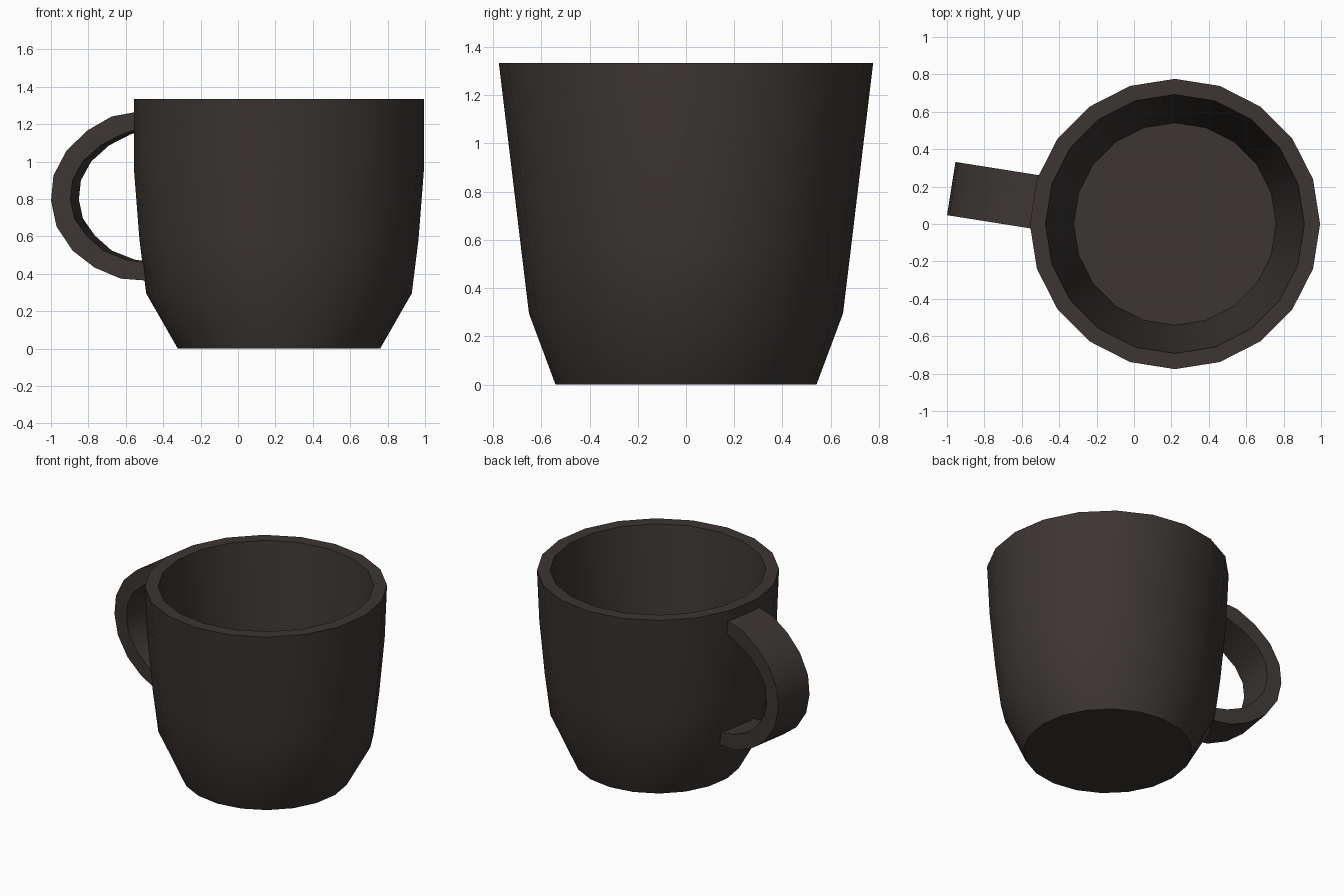
import bpy, bmesh
from math import cos, sin, pi, radians

if "Cube" in bpy.data.objects:
    bpy.data.objects.remove(bpy.data.objects["Cube"])

CX = 0.219            # cup axis
SIDES = 20

mat = bpy.data.materials.new("dark_brown")
mat.diffuse_color = (0.045, 0.037, 0.033, 1)
mat.use_nodes = True
mat.node_tree.nodes["Principled BSDF"].inputs["Base Color"].default_value = mat.diffuse_color


def finish(name, bm):
    bmesh.ops.recalc_face_normals(bm, faces=bm.faces)
    me = bpy.data.meshes.new(name)
    bm.to_mesh(me)
    bm.free()
    me.materials.append(mat)
    ob = bpy.data.objects.new(name, me)
    bpy.context.collection.objects.link(ob)
    bpy.ops.object.select_all(action='DESELECT')
    ob.select_set(True)
    bpy.context.view_layer.objects.active = ob
    bpy.ops.object.shade_smooth_by_angle(angle=radians(30))
    return ob


def bridge(bm, a, b, closed=True):
    n = len(a)
    for i in range(n if closed else n - 1):
        j = (i + 1) % n
        bm.faces.new((a[i], a[j], b[j], b[i]))


# Cup body: rings (x radius, y radius, z) up the outside, over the rim, down to the floor
rings = [
    (0.541, 0.541, 0.0),
    (0.710, 0.651, 0.295),
    (0.746, 0.686, 0.583),
    (0.776, 0.732, 0.968),
    (0.776, 0.776, 1.333),
    (0.692, 0.692, 1.333),
    (0.541, 0.541, 0.03),
]
bm = bmesh.new()
loops = [[bm.verts.new((CX + rx * cos(2 * pi * i / SIDES), ry * sin(2 * pi * i / SIDES), z))
          for i in range(SIDES)] for rx, ry, z in rings]
for a, b in zip(loops, loops[1:]):
    bridge(bm, a, b)
bm.faces.new(loops[0])
bm.faces.new(loops[-1])
finish("cup_body", bm)

# Handle: a flat band swept round a C shape, as (distance from cup axis, z)
outer = [(0.70, 1.266), (0.765, 1.262), (0.883, 1.241), (1.014, 1.166), (1.127, 1.059),
         (1.198, 0.925), (1.211, 0.79), (1.181, 0.652), (1.095, 0.524), (0.975, 0.433),
         (0.834, 0.374), (0.70, 0.364), (0.655, 0.364)]
inner = [(0.70, 1.172), (0.765, 1.166), (0.829, 1.144), (0.943, 1.086), (1.039, 1.0),
         (1.095, 0.90), (1.106, 0.797), (1.084, 0.695), (1.019, 0.604), (0.928, 0.524),
         (0.806, 0.476), (0.705, 0.46), (0.655, 0.458)]
ANGLE, HALF = radians(9), 0.144


def place(d, w, z):
    return (CX - d * cos(ANGLE) + w * sin(ANGLE), d * sin(ANGLE) + w * cos(ANGLE), z)


bm = bmesh.new()
sections = []
for (do, zo), (di, zi) in zip(outer, inner):
    sections.append([bm.verts.new(place(d, w, z)) for d, w, z in
                     ((do, -HALF, zo), (do, HALF, zo), (di, HALF, zi), (di, -HALF, zi))])
for a, b in zip(sections, sections[1:]):
    bridge(bm, a, b)
bm.faces.new(sections[0])
bm.faces.new(sections[-1])
finish("handle", bm)
